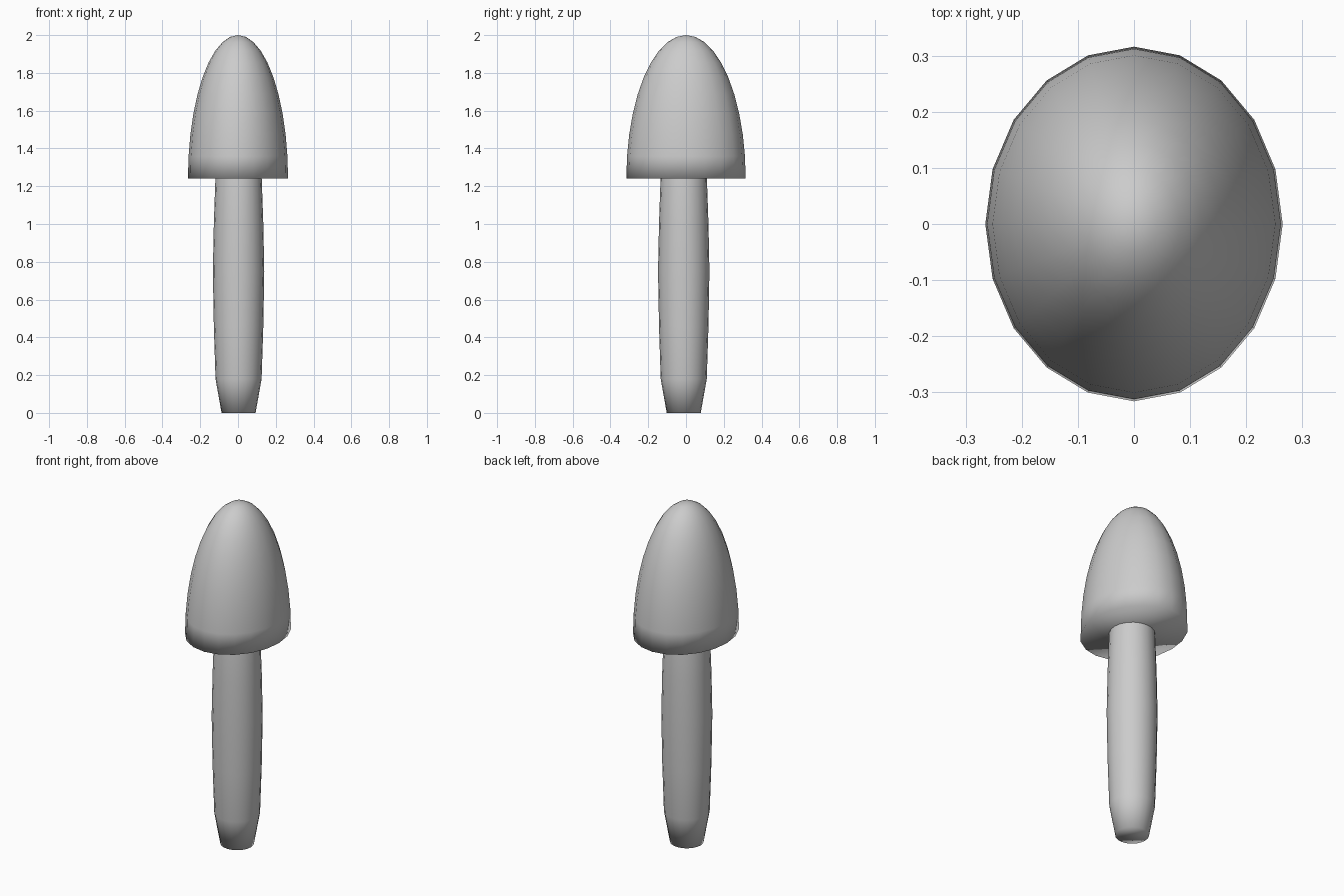
import bpy
import bmesh
import math

cube = bpy.data.objects.get("Cube")
if cube:
    bpy.data.objects.remove(cube, do_unlink=True)

SIDES = 20

grey = bpy.data.materials.new("plain_grey")
grey.use_nodes = True
colour = (0.6, 0.6, 0.6, 1)
grey.diffuse_color = colour
grey.node_tree.nodes["Principled BSDF"].inputs["Base Color"].default_value = colour


def lathe(name, profile, centre=(0, 0), pointed=False):
    """Stack elliptical rings (rx, ry, z); close the base, and the top with a tip or a lid."""
    bm = bmesh.new()
    rings = []
    for rx, ry, z in profile:
        ring = []
        for i in range(SIDES):
            a = math.tau * i / SIDES
            ring.append(bm.verts.new((centre[0] + rx * math.cos(a),
                                      centre[1] + ry * math.sin(a), z)))
        rings.append(ring)
    for low, high in zip(rings, rings[1:]):
        for i in range(SIDES):
            j = (i + 1) % SIDES
            bm.faces.new((low[i], low[j], high[j], high[i]))
    bm.faces.new(rings[0][::-1])
    if pointed:
        tip = bm.verts.new((centre[0], centre[1], 2))
        for i in range(SIDES):
            bm.faces.new((rings[-1][i], rings[-1][(i + 1) % SIDES], tip))
    else:
        bm.faces.new(rings[-1])
    for face in bm.faces:
        face.smooth = True
    mesh = bpy.data.meshes.new(name)
    bm.to_mesh(mesh)
    bm.free()
    mesh.materials.append(grey)
    obj = bpy.data.objects.new(name, mesh)
    bpy.context.collection.objects.link(obj)
    return obj


# Cap: tall half ellipsoid, flat underneath
base, height, steps = 1.24, 0.76, 10
dome = []
for k in range(steps):
    a = math.pi / 2 * k / steps
    dome.append((0.265 * math.cos(a), 0.316 * math.cos(a), base + height * math.sin(a)))
lathe("cap", dome, pointed=True)

# Stem: slightly swollen, tapered foot, running a little way into the cap
stem = [(0.09, 0), (0.122, 0.18), (0.131, 0.46), (0.136, 0.75),
        (0.131, 1.0), (0.122, 1.26), (0.11, 1.34)]
lathe("stem", [(r, r, z) for r, z in stem], centre=(0.003, -0.012))
